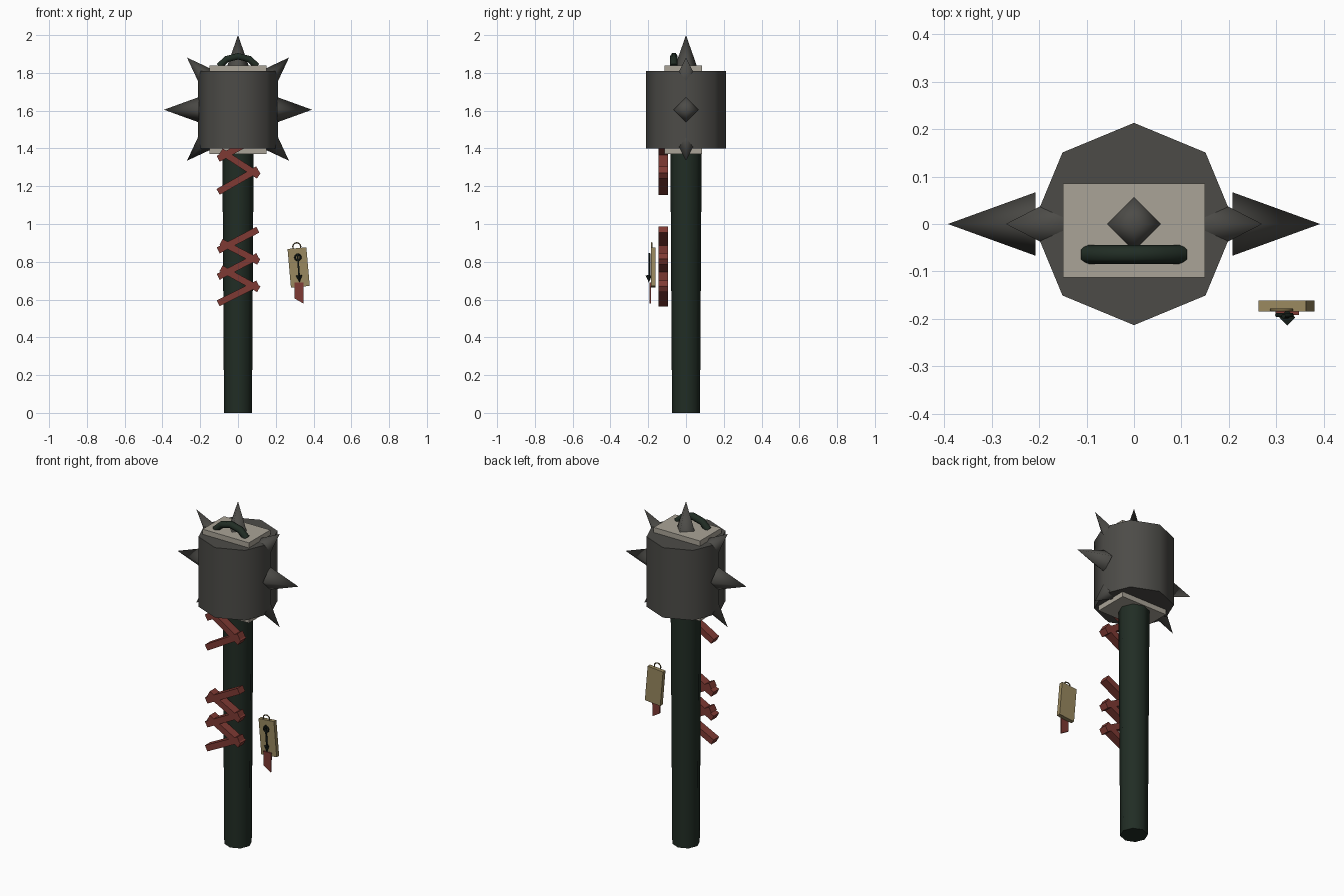
import bpy, math
from mathutils import Vector

cube = bpy.data.objects.get("Cube")
if cube:
    bpy.data.objects.remove(cube, do_unlink=True)


def make_mat(name, rgb):
    m = bpy.data.materials.new(name)
    m.use_nodes = True
    m.diffuse_color = (*rgb, 1)
    bsdf = m.node_tree.nodes["Principled BSDF"]
    bsdf.inputs["Base Color"].default_value = (*rgb, 1)
    bsdf.inputs["Roughness"].default_value = 0.8
    return m


IRON = make_mat("dark iron", (0.073, 0.071, 0.064))
WOOD = make_mat("dark green wood", (0.015, 0.026, 0.018))
STONE = make_mat("pale stone", (0.40, 0.37, 0.31))
RED = make_mat("red cloth", (0.21, 0.042, 0.033))
TAN = make_mat("tan card", (0.32, 0.25, 0.115))
BRASS = make_mat("dull brass", (0.16, 0.12, 0.05))
INK = make_mat("black ink", (0.008, 0.012, 0.009))


def finish(name, mat, smooth=None):
    ob = bpy.context.object
    ob.name = name
    ob.data.materials.append(mat)
    if smooth:
        bpy.ops.object.shade_smooth_by_angle(angle=math.radians(smooth))
    return ob


def cone(name, mat, base, tip, r1, r2=0, sides=8, smooth=60):
    """Tapered solid running from the base point to the tip point."""
    base, tip = Vector(base), Vector(tip)
    axis = tip - base
    tilt = math.atan2(math.hypot(axis.x, axis.y), axis.z)
    turn = math.atan2(axis.y, axis.x) if abs(axis.x) + abs(axis.y) > 1e-6 else 0
    bpy.ops.mesh.primitive_cone_add(vertices=sides, radius1=r1, radius2=r2, depth=axis.length,
                                    location=(base + tip) / 2, rotation=(0, tilt, turn))
    return finish(name, mat, smooth)


def box(name, mat, center, size, tilt=0):
    bpy.ops.mesh.primitive_cube_add(size=1, location=center, rotation=(0, tilt, 0))
    ob = finish(name, mat)
    ob.scale = size
    return ob


def ring(name, mat, center, radius, thick):
    bpy.ops.mesh.primitive_torus_add(major_segments=12, minor_segments=6, major_radius=radius,
                                     minor_radius=thick, location=center,
                                     rotation=(math.pi / 2, 0, 0))
    return finish(name, mat, 60)


# Shaft and hammer head
cone("shaft", WOOD, (0, 0, 0), (0, 0, 1.42), 0.074, 0.083)
cone("head", IRON, (0, 0, 1.4), (0, 0, 1.81), 0.213, 0.213)
box("top_plate", STONE, (0, -0.014, 1.82), (0.3, 0.198, 0.04))
box("bottom_plate", STONE, (0, -0.014, 1.39), (0.3, 0.198, 0.04))

# Spikes: one on top, two at the sides, four on the corners
cone("top_spike", IRON, (0, 0, 1.835), (0, 0, 2), 0.058, sides=4, smooth=89)
for side, s in (("left", 1), ("right", -1)):
    cone(side + "_spike", IRON, (s * 0.207, 0, 1.605), (s * 0.392, 0, 1.605), 0.067, sides=4, smooth=89)
    for level, zc, d in (("upper", 1.768, 1), ("lower", 1.448, -1)):
        cone(f"{level}_{side}_spike", IRON, (s * 0.157, 0, zc),
             (s * 0.27, 0, zc + d * 0.113), 0.058, sides=4, smooth=89)

# Carrying loop on the top plate
curve = bpy.data.curves.new("top_loop", "CURVE")
curve.dimensions = "3D"
curve.bevel_depth = 0.02
curve.bevel_resolution = 1
curve.use_fill_caps = True
path = [(-0.1, 1.835), (-0.06, 1.873), (0, 1.888), (0.06, 1.873), (0.1, 1.835)]
spline = curve.splines.new("POLY")
spline.points.add(len(path) - 1)
for p, (x, z) in zip(spline.points, path):
    p.co = (x, -0.064, z, 1)
loop = bpy.data.objects.new("top_loop", curve)
bpy.context.collection.objects.link(loop)
curve.materials.append(WOOD)

# Crossed straps in front of the shaft: height at the two ends
straps = [(0.58, 0.685), (0.72, 0.83), (0.86, 0.97), (0.765, 0.655), (0.905, 0.80),
          (1.17, 1.29), (1.385, 1.255), (1.345, 1.46)]
for i, (z1, z2) in enumerate(straps):
    x1, x2 = (-0.105, 0.105) if z2 > z1 else (-0.09, 0.11)
    box(f"strap_{i + 1}", RED, ((x1 + x2) / 2, -0.12, (z1 + z2) / 2),
        (math.hypot(x2 - x1, z2 - z1), 0.05, 0.035), -math.atan2(z2 - z1, x2 - x1))

# Hanging tag with its ring
box("tag_card", TAN, (0.321, -0.173, 0.77), (0.1, 0.023, 0.205), math.radians(-5))
ring("tag_ring", BRASS, (0.311, -0.181, 0.88), 0.021, 0.0035)

# Ribbon with a slanted end below the tag
outline = [(0.298, 0.69), (0.348, 0.69), (0.347, 0.578), (0.3, 0.606)]
mesh = bpy.data.meshes.new("tag_ribbon")
verts = [(x, y, z) for y in (-0.192, -0.184) for x, z in outline]
n = len(outline)
faces = [(0, 1, 2, 3), (7, 6, 5, 4)]
faces += [(i, i + n, (i + 1) % n + n, (i + 1) % n) for i in range(n)]
mesh.from_pydata(verts, [], faces)
mesh.materials.append(RED)
ribbon = bpy.data.objects.new("tag_ribbon", mesh)
bpy.context.collection.objects.link(ribbon)

# Raised arrow sign on the tag
ring("sign_ring", INK, (0.317, -0.192, 0.823), 0.015, 0.005)
cone("sign_stem", INK, (0.315, -0.194, 0.845), (0.324, -0.194, 0.72), 0.005, 0.005, 6)
cone("sign_tip", INK, (0.323, -0.197, 0.728), (0.326, -0.197, 0.69), 0.017, 0, 4)
